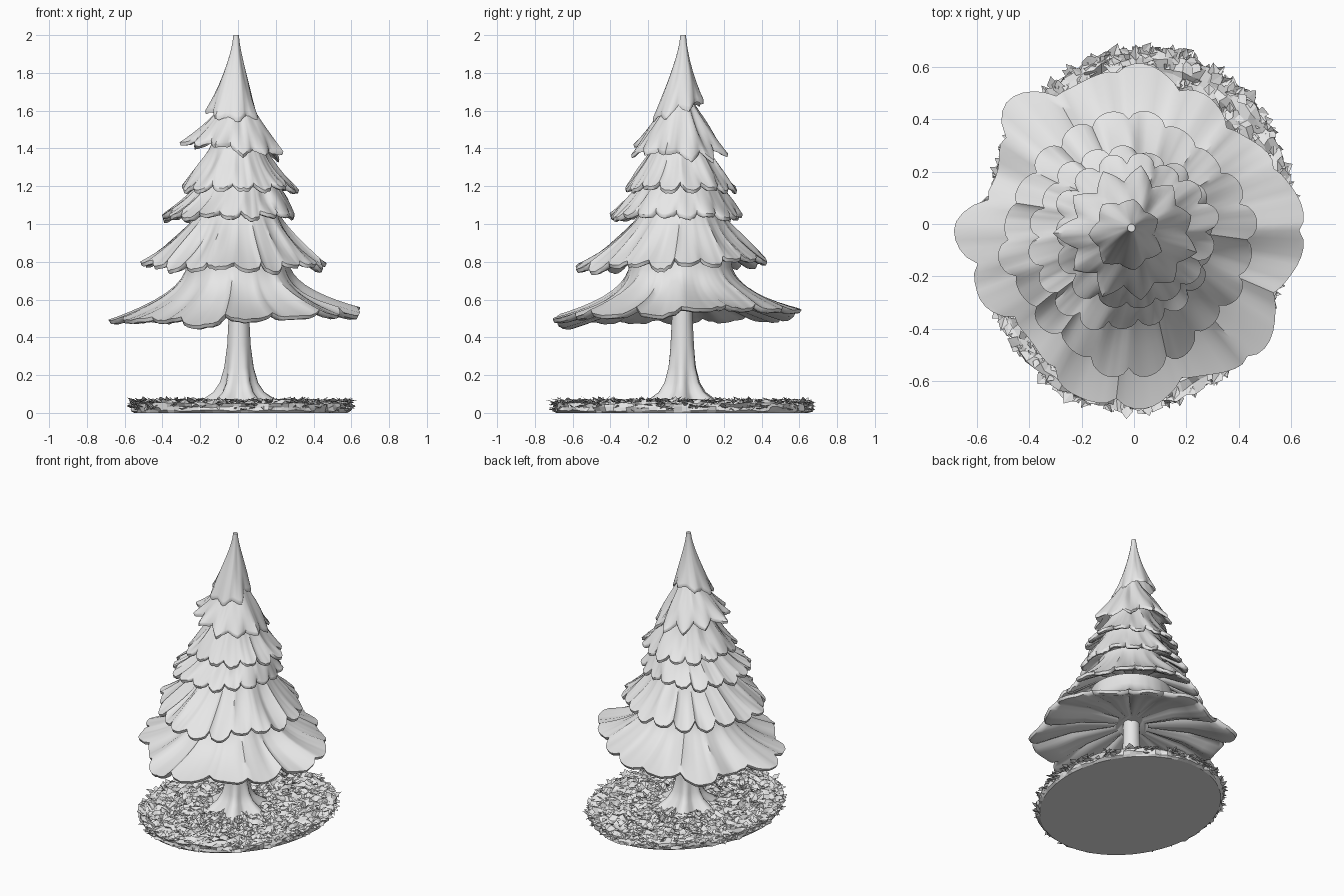
import bpy, bmesh, math, random
from math import sin, cos, pi, tau

random.seed(4)
if "Cube" in bpy.data.objects:
    bpy.data.objects.remove(bpy.data.objects["Cube"])

grey = bpy.data.materials.new("plain grey")
grey.use_nodes = True
grey.diffuse_color = (0.8, 0.8, 0.8, 1)
grey.node_tree.nodes["Principled BSDF"].inputs["Base Color"].default_value = (0.8, 0.8, 0.8, 1)


def finish(name, bm, smooth=None):
    """Turn a bmesh into a named object in the shared material."""
    mesh = bpy.data.meshes.new(name)
    bm.to_mesh(mesh)
    bm.free()
    mesh.materials.append(grey)
    obj = bpy.data.objects.new(name, mesh)
    bpy.context.collection.objects.link(obj)
    if smooth:
        bpy.ops.object.select_all(action='DESELECT')
        obj.select_set(True)
        bpy.context.view_layer.objects.active = obj
        bpy.ops.object.shade_smooth_by_angle(angle=math.radians(smooth))


def loft(bm, rows):
    """Skin rings of equal length and close both ends."""
    rings = [[bm.verts.new(p) for p in row] for row in rows]
    n = len(rings[0])
    for a, b in zip(rings, rings[1:]):
        for i in range(n):
            j = (i + 1) % n
            bm.faces.new((a[i], a[j], b[j], b[i]))
    bm.faces.new(rings[0])
    bm.faces.new(rings[-1])
    bmesh.ops.recalc_face_normals(bm, faces=bm.faces)


def around(values, a):
    """Smoothly read a list of values spread evenly round the circle."""
    u = a / tau * len(values)
    k = int(u)
    f = (1 - cos(pi * (u - k))) / 2
    return values[k % len(values)] * (1 - f) + values[(k + 1) % len(values)] * f


def foliage(name, centre, radii, z, top, lobes, depth, flare, spiky=False,
            tilt=(0, 0), wobble=0.02, top_centre=(0, -0.03)):
    """One skirt of branches: flared outer face, scalloped lip, hollow underside."""
    top_r, top_z = top
    n = lobes * 8
    reach = [random.uniform(-0.6, 1.0) * depth for _ in range(lobes)]
    drop = [random.uniform(-1, 1) * wobble for _ in range(lobes)]
    folds = [random.uniform(-1, 1) * 0.06 * radii[0] for _ in range(lobes + 3)]
    edge = []
    for i in range(n):
        a = tau * i / n
        k, f = i // 8, (i % 8) / 8
        s = 1 - abs(2 * f - 1) if spiky else sin(pi * f) ** 0.6
        r = around(radii, a) * (1 - depth * (1 - s) + reach[k] * s * 0.6)
        zz = z + tilt[0] * cos(a) + tilt[1] * sin(a) + drop[k] * s + 0.035 * (0.5 - s)
        edge.append((a, r, zz + random.uniform(-0.005, 0.005)))

    def ring(t, scale=1.0, lift=0.0):
        row = []
        for a, r, zz in edge:
            mean = around(radii, a) * 0.95
            rim = mean + (r - mean) * t ** 1.5
            rad = (top_r + (rim - top_r) * t) * scale + around(folds, a) * sin(pi * t) * scale
            h = top_z + (zz - top_z) * t ** flare + lift
            cx = top_centre[0] + (centre[0] - top_centre[0]) * t
            cy = top_centre[1] + (centre[1] - top_centre[1]) * t
            row.append((cx + rad * cos(a), cy + rad * sin(a), h))
        return row

    rows = [ring(t) for t in (0, 0.03, 0.08, 0.15, 0.25, 0.4, 0.56, 0.72, 0.87, 0.96, 1)]
    rows += [ring(1, 0.985, -0.018), ring(0.93, 0.98, -0.03), ring(0.75, 0.95, -0.03),
             ring(0.45, 0.85, -0.035), ring(0.25, 0.3, -0.05)]
    bm = bmesh.new()
    loft(bm, rows)
    finish(name, bm, 50)


# Foliage skirts, lowest to highest
lowest = [0.67, 0.62, 0.56, 0.59, 0.65, 0.61, 0.69, 0.55,
          0.67, 0.63, 0.58, 0.66, 0.69, 0.62, 0.69, 0.62]
foliage("lowest_branches", (0, -0.025), lowest, 0.525, (0.265, 0.85), 15, 0.06, 0.37,
        tilt=(0.025, 0.02), wobble=0.02)
foliage("lower_branches", (-0.02, -0.06), [0.48, 0.46, 0.49, 0.46, 0.49, 0.46, 0.52, 0.45],
        0.80, (0.21, 1.08), 20, 0.06, 0.72, tilt=(0, 0.02), wobble=0.02)
foliage("middle_branches", (-0.04, -0.05), [0.35, 0.34, 0.35, 0.35, 0.36, 0.34], 1.055,
        (0.2, 1.24), 18, 0.08, 0.75, wobble=0.018)
foliage("upper_middle_branches", (0, -0.03), [0.31, 0.29, 0.30, 0.31, 0.31, 0.30], 1.205,
        (0.14, 1.43), 15, 0.12, 0.72, wobble=0.018)
foliage("upper_branches", (-0.01, -0.035), [0.26, 0.24, 0.25, 0.27, 0.25, 0.26], 1.405,
        (0.06, 1.67), 11, 0.2, 0.78, spiky=True, tilt=(-0.03, 0), wobble=0.03)
foliage("treetop", (-0.03, -0.04), [0.13, 0.14, 0.15, 0.14, 0.14, 0.15], 1.61,
        (0.015, 2.0), 7, 0.2, 0.68, spiky=True, tilt=(0, 0.045), top_centre=(-0.01, -0.015))

# Trunk with spreading roots
trunk = [(0.03, 0.2), (0.07, 0.16), (0.11, 0.115), (0.16, 0.09), (0.24, 0.074),
         (0.36, 0.062), (0.5, 0.055), (0.85, 0.05)]
rows = []
for z, r in trunk:
    root = 0.3 * max(0, 1 - z / 0.3)
    rows.append([(0.005 + r * (1 + root * cos(6 * a + 0.4)) * cos(a),
                  -0.02 + r * (1 + root * cos(6 * a + 0.4)) * sin(a), z)
                 for a in (tau * i / 36 for i in range(36))])
bm = bmesh.new()
loft(bm, rows)
finish("trunk", bm, 50)


# Ground patch: slab with a crumpled top and edge
def ground(a, s):
    r = s * (1 + 0.03 * cos(2 * a - pi / 2))
    return 0.015 + 0.58 * r * cos(a), -0.02 + 0.685 * r * sin(a)


rows = [[(*ground(tau * i / 96, 0.97), 0) for i in range(96)]]
for z in (0.012, 0.03, 0.05):
    rows.append([(*ground(tau * i / 96, random.uniform(0.97, 1.015)),
                  z + random.uniform(-0.006, 0.006)) for i in range(96)])
for k in range(1, 22):
    s = 1 - k / 23
    rows.append([(*ground(tau * (i + random.uniform(-0.35, 0.35)) / 96,
                          s + random.uniform(-0.015, 0.015)),
                  random.uniform(0.03, 0.075)) for i in range(96)])
bm = bmesh.new()
loft(bm, rows)
finish("ground_patch", bm)

# Folded leaves scattered over the ground, denser along the edge
bm = bmesh.new()
for i in range(1000):
    a = random.uniform(0, tau)
    on_edge = i % 3 == 0
    s = random.uniform(0.96, 1.0) if on_edge else math.sqrt(random.uniform(0.08, 0.95))
    x, y = ground(a, s)
    d = a + random.uniform(-1.3, 1.3) if on_edge else random.uniform(0, tau)
    size = random.uniform(0.02, 0.045)
    z = random.uniform(0.015, 0.06) if on_edge else random.uniform(0.045, 0.06)
    ux, uy = cos(d) * size, sin(d) * size
    w = random.uniform(0.35, 0.7)
    tip = z + random.uniform(-0.01, 0.03)
    v = [bm.verts.new(p) for p in (
        (x - ux * 0.4, y - uy * 0.4, z),
        (x + ux * 0.2 - uy * w, y + uy * 0.2 + ux * w, z + 0.012),
        (x + ux, y + uy, tip),
        (x + ux * 0.2 + uy * w, y + uy * 0.2 - ux * w, z + 0.008))]
    bm.faces.new((v[0], v[2], v[1]))
    bm.faces.new((v[0], v[3], v[2]))
finish("fallen_leaves", bm)
